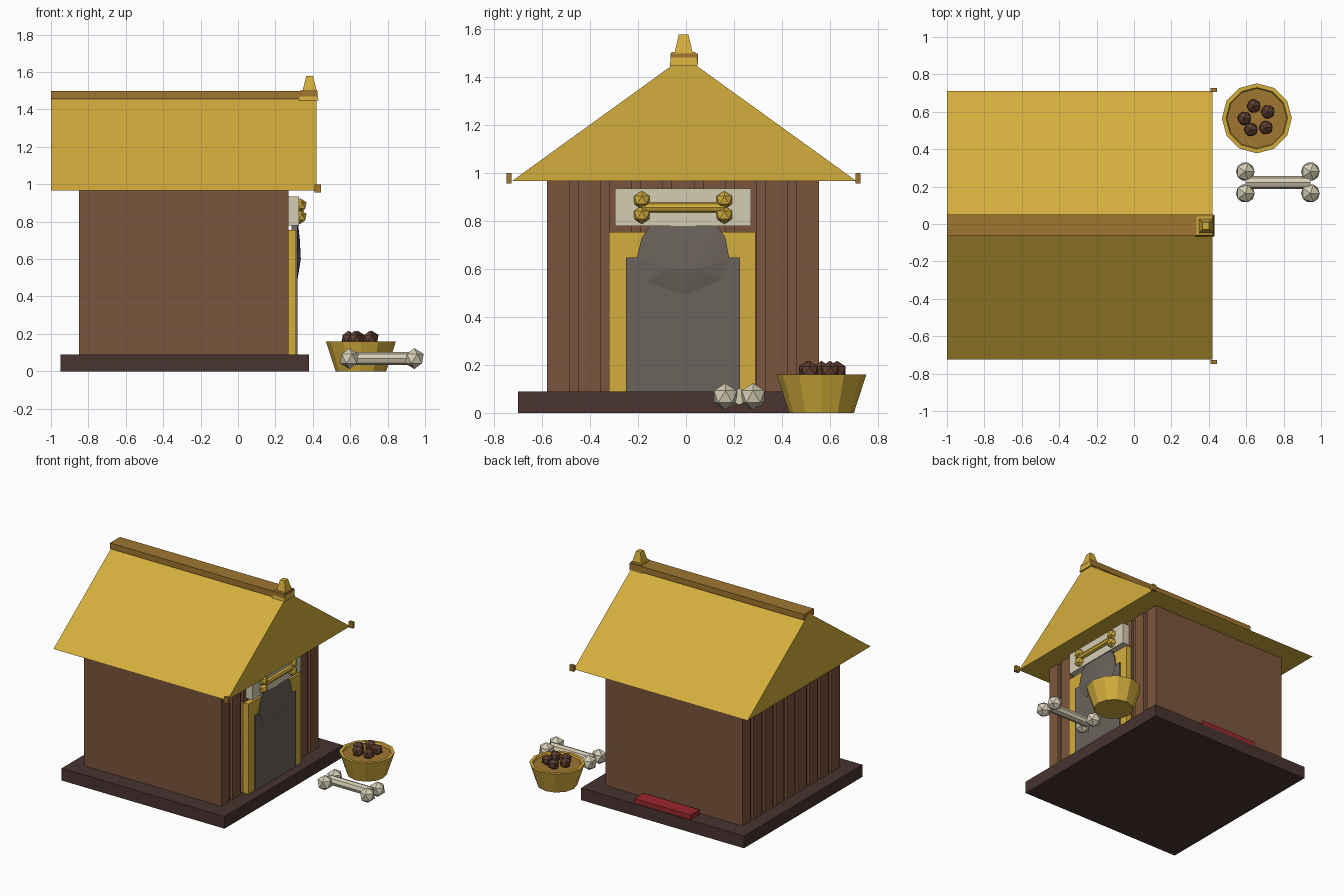
import bpy, bmesh
from math import pi
from mathutils import Matrix, Vector

old = bpy.data.objects.get("Cube")
if old:
    bpy.data.objects.remove(old, do_unlink=True)


def srgb(*rgb):
    return tuple(((c / 255 + 0.055) / 1.055) ** 2.4 for c in rgb) + (1.0,)


def material(name, *rgb):
    m = bpy.data.materials.new(name)
    m.use_nodes = True
    m.diffuse_color = srgb(*rgb)
    bsdf = m.node_tree.nodes["Principled BSDF"]
    bsdf.inputs["Base Color"].default_value = m.diffuse_color
    bsdf.inputs["Roughness"].default_value = 0.8
    return m


GOLD = material("gold", 212, 174, 60)
BRONZE = material("bronze brown", 160, 118, 48)
WOOD = material("wood brown", 123, 85, 60)
DARK = material("dark brown", 72, 52, 48)
GREY = material("door grey", 107, 99, 92)
CREAM = material("bone cream", 213, 205, 180)
KIBBLE = material("kibble brown", 96, 64, 50)
RED = material("mat red", 156, 40, 46)


def finish(name, bm, *mats):
    bmesh.ops.recalc_face_normals(bm, faces=bm.faces)
    mesh = bpy.data.meshes.new(name)
    bm.to_mesh(mesh)
    bm.free()
    for m in mats:
        mesh.materials.append(m)
    ob = bpy.data.objects.new(name, mesh)
    bpy.context.scene.collection.objects.link(ob)
    return ob


def add_box(bm, x, y, z):
    size = Vector((x[1] - x[0], y[1] - y[0], z[1] - z[0]))
    mid = Vector((x[0] + x[1], y[0] + y[1], z[0] + z[1])) / 2
    mat = Matrix.Translation(mid) @ Matrix.Diagonal((*size, 1))
    return bmesh.ops.create_cube(bm, size=1, matrix=mat)["verts"]


def box(name, mat, x, y, z):
    bm = bmesh.new()
    add_box(bm, x, y, z)
    return finish(name, bm, mat)


def hull(name, mat, points):
    bm = bmesh.new()
    for p in points:
        bm.verts.new(p)
    bmesh.ops.convex_hull(bm, input=bm.verts)
    return finish(name, bm, mat)


def taper(name, mat, centre, low, high, z):
    """Square-based block narrowing from half sizes low to high."""
    return hull(name, mat, [(centre[0] + sx * h[0], centre[1] + sy * h[1], k)
                            for h, k in ((low, z[0]), (high, z[1]))
                            for sx in (-1, 1) for sy in (-1, 1)])


def add_ball(bm, centre, r):
    bmesh.ops.create_icosphere(bm, subdivisions=1, radius=r,
                               matrix=Matrix.Translation(centre))


def bone(name, mat, centre, along, across, half, spread, ball_r, rod_r):
    """Rod with two knobs on each end."""
    bm = bmesh.new()
    c, a, b = Vector(centre), Vector(along), Vector(across)
    turn = a.to_track_quat('Z', 'Y').to_matrix().to_4x4()
    bmesh.ops.create_cone(bm, cap_ends=True, segments=8, radius1=rod_r, radius2=rod_r,
                          depth=2 * half, matrix=Matrix.Translation(c) @ turn)
    for s in (-1, 1):
        for t in (-1, 1):
            add_ball(bm, c + a * half * s + b * spread * t, ball_r)
    return finish(name, bm, mat)


# Floor and side mat
box("base", DARK, (-0.95, 0.38), (-0.70, 0.68), (0, 0.09))
box("side_mat", RED, (-0.51, -0.05), (0.57, 0.675), (0.09, 0.125))

# Walls: solid core with plank cladding on both gable ends
y0, y1, planks, gap, depth = -0.58, 0.555, 9, 0.035, 0.02
bm = bmesh.new()
add_box(bm, (-0.85 + depth, 0.27 - depth), (y0, y1), (0.09, 0.97))
width = (y1 - y0 - gap * (planks - 1)) / planks
for i in range(planks):
    y = y0 + i * (width + gap)
    add_box(bm, (-0.85, -0.85 + depth), (y, y + width), (0.09, 0.97))
    add_box(bm, (0.27 - depth, 0.27), (y, y + width), (0.09, 0.97))
finish("walls", bm, WOOD)

# Roof, ridge and ornaments
hull("roof", GOLD, [(x, y, z) for x in (-1, 0.42)
                    for y, z in ((-0.725, 0.967), (0.71, 0.967), (-0.008, 1.485))])
box("ridge_beam", BRONZE, (-1, 0.425), (-0.065, 0.05), (1.455, 1.498))
taper("finial_skirt", GOLD, (0.378, -0.01), (0.053, 0.058), (0.043, 0.05), (1.447, 1.505))
taper("finial", GOLD, (0.383, -0.01), (0.038, 0.038), (0.018, 0.02), (1.5, 1.578))
for side, y in (("right", -0.738), ("left", 0.717)):
    box("eave_peg_" + side, BRONZE, (0.41, 0.443), (y - 0.011, y + 0.011), (0.957, 1.0))

# Doorway
box("door_frame", GOLD, (0.25, 0.31), (-0.32, 0.29), (0.09, 0.755))
box("door", GREY, (0.29, 0.317), (-0.25, 0.225), (0.09, 0.648))
outline = [(-0.205, 0.645), (-0.17, 0.55), (-0.012, 0.49), (0.14, 0.55), (0.18, 0.645),
           (0.165, 0.73), (0.13, 0.78), (-0.012, 0.815), (-0.15, 0.78), (-0.185, 0.73)]
crown = [(0.336, -0.07, 0.6), (0.336, 0.05, 0.6), (0.33, -0.01, 0.71)]
hull("door_arch", GREY, [(x, y, z) for x in (0.285, 0.318) for y, z in outline] + crown)

# Sign with bone emblem
box("sign", CREAM, (0.26, 0.327), (-0.295, 0.27), (0.78, 0.935))
bone("sign_bone", GOLD, (0.332, -0.012, 0.856), (0, 1, 0), (0, 0, 1),
     0.172, 0.031, 0.038, 0.021)

# Bone on the ground
bone("ground_bone", CREAM, (0.769, 0.222, 0.068), (1, 0, 0), (0, 1, 0),
     0.174, 0.058, 0.056, 0.034)

# Bowl: a lathed profile with a filled inside
bm = bmesh.new()
rings = []
for r, z in ((0.135, 0), (0.187, 0.16), (0.165, 0.16), (0.16, 0.147)):
    made = bmesh.ops.create_circle(bm, segments=12, radius=r,
                                   matrix=Matrix.Translation((0.657, 0.565, z)))
    rings.append(made["verts"])
for low, high in zip(rings, rings[1:]):
    for i in range(12):
        j = (i + 1) % 12
        bm.faces.new((low[i], low[j], high[j], high[i]))
bm.faces.new(rings[0])
bm.faces.new(rings[-1]).material_index = 1
finish("bowl", bm, GOLD, BRONZE)

# Kibble
bm = bmesh.new()
for x, y in ((0.64, 0.63), (0.715, 0.6), (0.705, 0.515), (0.625, 0.505), (0.59, 0.565)):
    add_ball(bm, (x, y, 0.176), 0.041)
finish("kibble", bm, KIBBLE)
